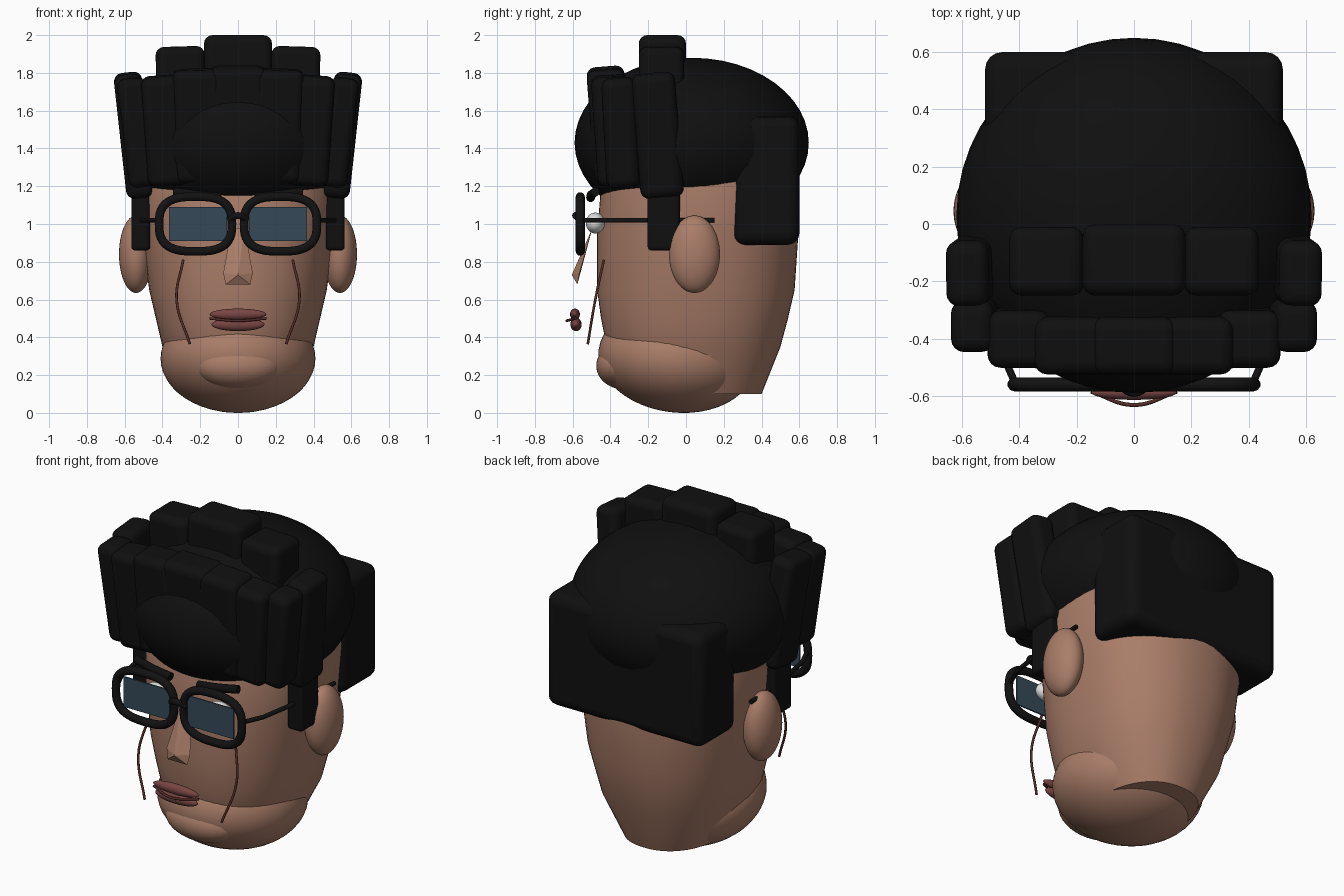
import bpy, bmesh, math
from mathutils import Vector

if "Cube" in bpy.data.objects:
    bpy.data.objects.remove(bpy.data.objects["Cube"])


def material(name, rgb):
    m = bpy.data.materials.new(name)
    m.use_nodes = True
    m.diffuse_color = (*rgb, 1)
    m.node_tree.nodes["Principled BSDF"].inputs["Base Color"].default_value = (*rgb, 1)
    return m


SKIN = material("skin", (0.40, 0.205, 0.14))
BLACK = material("black hair", (0.005, 0.005, 0.005))
FRAME = material("black frame", (0.006, 0.006, 0.006))
LENS = material("tinted lens", (0.036, 0.068, 0.098))
LIP = material("lip red", (0.19, 0.06, 0.055))
CREASE = material("crease brown", (0.09, 0.026, 0.021))
WHITE = material("eye white", (0.75, 0.75, 0.75))


def finish(ob, name, mat, angle=40):
    ob.name = name
    ob.data.materials.clear()
    ob.data.materials.append(mat)
    bpy.ops.object.select_all(action="DESELECT")
    ob.select_set(True)
    bpy.context.view_layer.objects.active = ob
    if angle:
        bpy.ops.object.shade_smooth_by_angle(angle=math.radians(angle))
    return ob


def from_bmesh(bm, name, mat, angle=40):
    bmesh.ops.recalc_face_normals(bm, faces=bm.faces)
    me = bpy.data.meshes.new(name)
    bm.to_mesh(me)
    bm.free()
    ob = bpy.data.objects.new(name, me)
    bpy.context.collection.objects.link(ob)
    return finish(ob, name, mat, angle)


def ball(name, loc, radii, mat, rot=(0, 0, 0)):
    bpy.ops.mesh.primitive_uv_sphere_add(segments=48, ring_count=24, location=loc, rotation=rot)
    ob = bpy.context.object
    ob.scale = radii
    return finish(ob, name, mat, 60)


def block(name, loc, size, mat, rot=(0, 0, 0), bevel=0.045):
    bpy.ops.mesh.primitive_cube_add(size=1, location=loc, rotation=rot)
    ob = bpy.context.object
    for v in ob.data.vertices:
        v.co = [c * s for c, s in zip(v.co, size)]
    if bevel:
        mod = ob.modifiers.new("rounding", "BEVEL")
        mod.width, mod.segments = bevel, 4
    return finish(ob, name, mat)


def tube(name, points, radius, mat, closed=False, smooth=True):
    cu = bpy.data.curves.new(name, "CURVE")
    cu.dimensions = "3D"
    cu.bevel_depth, cu.bevel_resolution, cu.use_fill_caps = radius, 3, True
    cu.resolution_u = 8
    sp = cu.splines.new("BEZIER" if smooth else "POLY")
    pts = sp.bezier_points if smooth else sp.points
    pts.add(len(points) - 1)
    for p, co in zip(pts, points):
        if smooth:
            p.co = co
            p.handle_left_type = p.handle_right_type = "AUTO"
        else:
            p.co = (*co, 1)
    sp.use_cyclic_u = closed
    ob = bpy.data.objects.new(name, cu)
    bpy.context.collection.objects.link(ob)
    bpy.ops.object.select_all(action="DESELECT")
    ob.select_set(True)
    bpy.context.view_layer.objects.active = ob
    bpy.ops.object.convert(target="MESH")
    return finish(bpy.context.object, name, mat, 60)


def superellipse(cx, cy, rx, ry, power, n):
    for i in range(n):
        a = 2 * math.pi * i / n
        c, s = math.cos(a), math.sin(a)
        yield (cx + rx * math.copysign(abs(c) ** (2 / power), c),
               cy + ry * math.copysign(abs(s) ** (2 / power), s))


# Head: stacked sections of height, half width, front, back
bm = bmesh.new()
rings = []
for z, rx, front, back in [(0.1, 0.27, -0.3, 0.40), (0.35, 0.40, -0.42, 0.50),
                           (0.5, 0.435, -0.45, 0.54), (0.65, 0.47, -0.47, 0.575),
                           (0.95, 0.51, -0.47, 0.595), (1.2, 0.53, -0.45, 0.59),
                           (1.45, 0.48, -0.38, 0.5)]:
    outline = superellipse(0, (front + back) / 2, rx, (back - front) / 2, 2.25, 64)
    rings.append([bm.verts.new((x, y, z)) for x, y in outline])
for a, b in zip(rings, rings[1:]):
    for i in range(64):
        j = (i + 1) % 64
        bm.faces.new((a[i], a[j], b[j], b[i]))
bm.faces.new(rings[0])
bm.faces.new(rings[-1])
from_bmesh(bm, "head", SKIN)
ball("jaw", (0, -0.05, 0.29), (0.41, 0.415, 0.285), SKIN, (-0.12, 0, 0)).location.z = 0.287
ball("chin", (0, -0.33, 0.25), (0.23, 0.145, 0.125), SKIN)

# Nose: thin faceted wedge
bm = bmesh.new()
nose = [(0, -0.605, 0.73)]
for s in (-1, 1):
    nose += [(s * 0.035, -0.495, 0.98), (s * 0.078, -0.565, 0.74), (s * 0.065, -0.575, 0.68)]
for p in nose:
    bm.verts.new(p)
bmesh.ops.convex_hull(bm, input=bm.verts)
from_bmesh(bm, "nose", SKIN, 0)

# Mouth
ball("upper_lip", (0, -0.588, 0.522), (0.15, 0.026, 0.03), LIP)
ball("lower_lip", (0, -0.582, 0.468), (0.14, 0.03, 0.035), LIP)
tube("mouth_line", [(-0.15, -0.585, 0.5), (0, -0.632, 0.488), (0.15, -0.585, 0.5)],
     0.007, CREASE)

# Hair cap, nape block and central locks
ball("hair_cap", (0, 0.03, 1.43), (0.62, 0.62, 0.45), BLACK)
block("nape_hair", (0, 0.425, 1.23), (1.04, 0.35, 0.68), BLACK, bevel=0.06)
block("crown_lock", (0, -0.125, 1.75), (0.36, 0.25, 0.5), BLACK)
block("fringe_lock", (0, -0.405, 1.535), (0.3, 0.2, 0.6), BLACK, (0.08, 0, 0))

for s, side in ((1, "left"), (-1, "right")):
    # Locks: name, x, y, z, size, forward lean, outward lean
    for name, x, y, z, size, fwd, out in [
            ("inner_fringe", 0.21, -0.405, 1.52, (0.26, 0.2, 0.6), 0.08, 0.03),
            ("middle_fringe", 0.385, -0.385, 1.495, (0.22, 0.2, 0.58), 0.07, 0.07),
            ("outer_fringe", 0.535, -0.345, 1.485, (0.15, 0.18, 0.58), 0.05, 0.12),
            ("crown_side", 0.3, -0.13, 1.68, (0.26, 0.24, 0.52), 0, 0.03),
            ("temple_lock", 0.55, -0.15, 1.47, (0.15, 0.23, 0.66), 0.08, 0.11)]:
        block(f"{side}_{name}", (s * x, y, z), size, BLACK, (fwd, s * out, 0))
    block(f"{side}_sideburn", (s * 0.515, -0.118, 1.07), (0.1, 0.17, 0.42), BLACK, bevel=0.02)

    # Face details
    ball(f"{side}_ear", (s * 0.54, 0.045, 0.84), (0.09, 0.135, 0.205), SKIN)
    ball(f"{side}_eye", (s * 0.21, -0.48, 1.005), (0.075, 0.05, 0.055), WHITE)
    tube(f"{side}_eyebrow", [(s * 0.09, -0.505, 1.14), (s * 0.22, -0.5, 1.155),
                             (s * 0.34, -0.48, 1.17)], 0.024, BLACK)
    tube(f"{side}_cheek_crease", [(s * 0.29, -0.435, 0.81), (s * 0.325, -0.48, 0.6),
                                  (s * 0.255, -0.52, 0.365)], 0.007, CREASE)

    # Glasses
    rim = [(x, -0.56, z) for x, z in superellipse(s * 0.225, 1.0, 0.193, 0.145, 2.8, 48)]
    tube(f"{side}_rim", rim, 0.024, FRAME, closed=True, smooth=False)
    block(f"{side}_lens", (s * 0.212, -0.56, 1.0), (0.305, 0.009, 0.18), LENS, bevel=0)
    tube(f"{side}_temple_arm", [(s * 0.415, -0.555, 1.02), (s * 0.47, -0.43, 1.02),
                                (s * 0.525, -0.1, 1.02), (s * 0.535, 0.15, 1.02)],
         0.013, FRAME, smooth=False)
tube("bridge", [(-0.05, -0.56, 1.02), (0, -0.585, 1.045), (0.05, -0.56, 1.02)], 0.018, FRAME)
